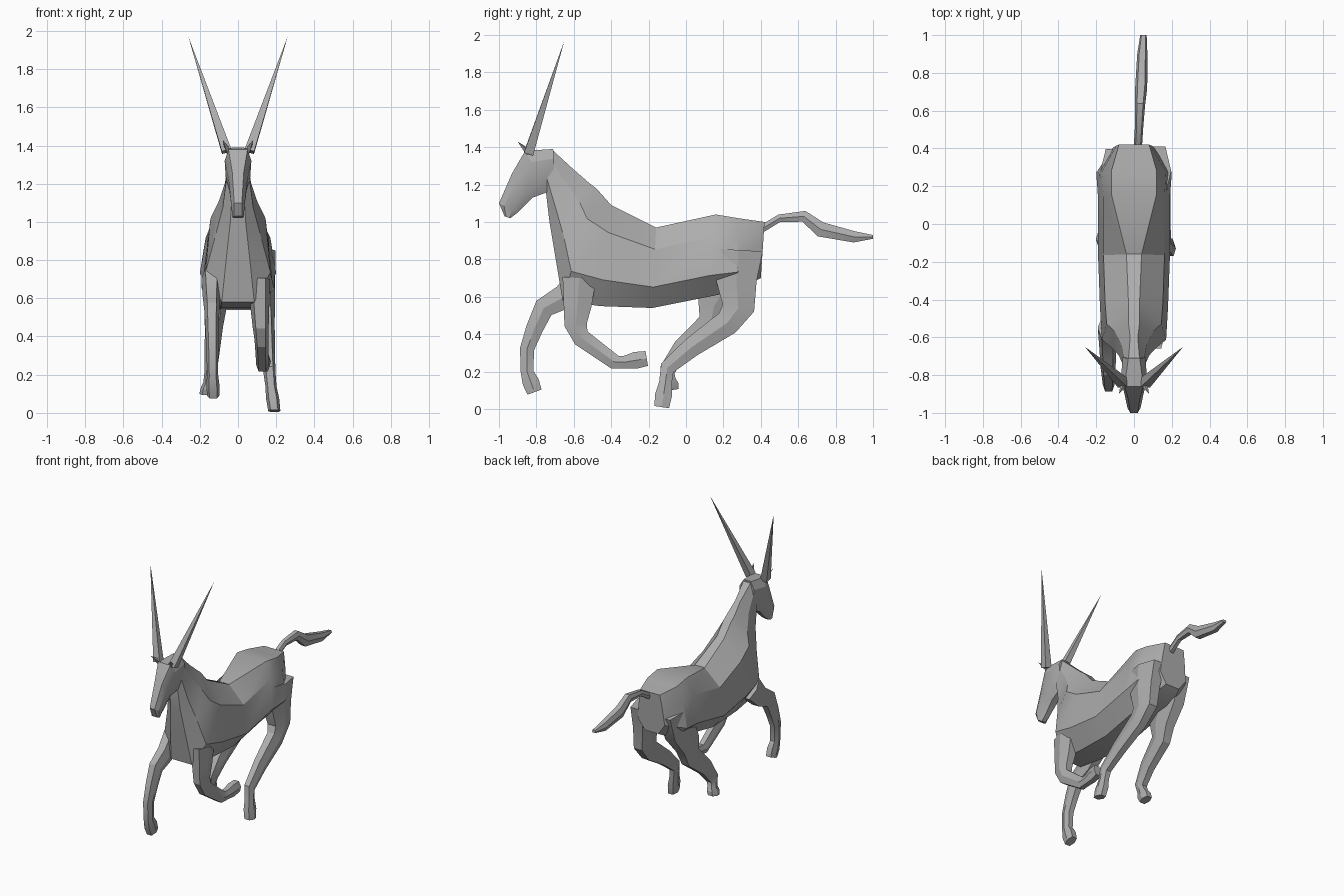
import bpy, bmesh, math
from mathutils import Vector

cube = bpy.data.objects.get("Cube")
if cube:
    bpy.data.objects.remove(cube, do_unlink=True)

grey = [.42] * 3 + [1]
hide = bpy.data.materials.new("plain_grey")
hide.use_nodes = True
hide.diffuse_color = grey
hide.node_tree.nodes["Principled BSDF"].inputs["Base Color"].default_value = grey


def finish(name, bm):
    """Turn a bmesh into a shaded object with the hide colour."""
    bmesh.ops.recalc_face_normals(bm, faces=bm.faces)
    mesh = bpy.data.meshes.new(name)
    bm.to_mesh(mesh)
    bm.free()
    mesh.materials.append(hide)
    obj = bpy.data.objects.new(name, mesh)
    bpy.context.collection.objects.link(obj)
    bpy.ops.object.select_all(action='DESELECT')
    obj.select_set(True)
    bpy.context.view_layer.objects.active = obj
    bpy.ops.object.shade_smooth_by_angle(angle=math.radians(25))


def loft(name, rings):
    """Skin mirrored rings, each a first point, a last point and
    pairs of (fraction between them, half width)."""
    bm = bmesh.new()
    loops = []
    for first, last, profile in rings:
        left, right = [[bm.verts.new(first.lerp(last, fraction)
                                     + Vector((side * width, 0, 0)))
                        for fraction, width in profile]
                       for side in (1, -1)]
        loops.append(left + right[::-1])
    count = len(loops[0])
    for near, far in zip(loops, loops[1:]):
        for i in range(count):
            j = (i + 1) % count
            bm.faces.new((near[i], near[j], far[j], far[i]))
    bm.faces.new(loops[0])
    bm.faces.new(loops[-1])
    finish(name, bm)


def torso(name, rows, upper, lower, keel):
    """Eight-sided form; rows are top y, z, bottom y, z, ridge and flank
    half widths. The other widths are shares of the flank."""
    rings = []
    for top_y, top_z, low_y, low_z, ridge, flank in rows:
        profile = [(0, ridge), (.27, flank * upper),
                   (.74, flank * lower), (1, flank * keel)]
        rings.append((Vector((0, top_y, top_z)),
                      Vector((0, low_y, low_z)), profile))
    loft(name, rings)


def tube(name, path, radii, x_start, x_end):
    """Six-sided tube along a side-view path, drifting from x_start to x_end."""
    last = len(path) - 1
    points = [Vector((x_start + (x_end - x_start) * i / last, y, z))
              for i, (y, z) in enumerate(path)]
    rings = []
    for i, (point, radius) in enumerate(zip(points, radii)):
        along = points[min(i + 1, last)] - points[max(i - 1, 0)]
        across = Vector((0, along.z, -along.y)).normalized() * radius
        width = .012 + radius / 2
        profile = [(0, width * .6), (.5, width), (1, width * .6)]
        rings.append((point + across, point - across, profile))
    loft(name, rings)


def leg(name, path, thick, x_hip, x_foot):
    """Tapering leg; the last two path points are the ankle and the toe."""
    thin = .034
    steps = len(path) - 2
    radii = [thin + (thick - thin) * (1 - i / steps) ** 1.5
             for i in range(steps + 1)]
    ankle, toe = Vector(path[-2]), Vector(path[-1])
    full_path = path[:-1] + [ankle.lerp(toe, .5), toe]
    tube(name, full_path, radii + [.045, .04], x_hip, x_foot)


def spike(name, base, tip, radius):
    """Four-sided pointed cone between two points."""
    base, tip = Vector(base), Vector(tip)
    axis = tip - base
    bm = bmesh.new()
    bmesh.ops.create_cone(bm, cap_ends=True, segments=4, radius1=radius,
                          radius2=0, depth=axis.length)
    bm.transform(axis.to_track_quat('Z', 'Y').to_matrix().to_4x4())
    bmesh.ops.translate(bm, verts=bm.verts, vec=(base + tip) / 2)
    finish(name, bm)


# Trunk and neck, from rump to poll
torso("body_and_neck", [
    (.42, 1, .4, .7, .08, .11),
    (.28, 1.02, .27, .63, .12, .2),
    (.16, 1.04, .12, .6, .12, .19),
    (-.16, .97, -.18, .54, .04, .19),
    (-.4, 1.09, -.46, .55, .03, .18),
    (-.48, 1.18, -.66, .58, .03, .17),
    (-.52, 1.21, -.7, .82, .03, .12),
    (-.6, 1.28, -.73, 1, .02, .08),
    (-.72, 1.39, -.75, 1.17, .03, .06),
], upper=.85, lower=1, keel=.5)

# Head, from poll to muzzle
torso("head", [
    (-.71, 1.39, -.7, 1.2, .03, .06),
    (-.86, 1.38, -.74, 1.16, .05, .07),
    (-.93, 1.26, -.82, 1.13, .03, .05),
    (-1, 1.1, -.9, 1.05, .02, .035),
    (-.97, 1.03, -.94, 1.02, .02, .03),
], upper=1, lower=.9, keel=.5)

# Horns and ears
for side, s in (("left", 1), ("right", -1)):
    spike(side + "_horn", (s * .06, -.84, 1.37), (s * .26, -.65, 1.97), .036)
    spike(side + "_ear", (s * .05, -.84, 1.37), (s * .08, -.9, 1.43), .02)

# Tail, streaming behind
tube("tail", [(.4, .96), (.5, 1.02), (.63, 1.03), (.72, .96), (.9, .92), (1, .92)],
     [.02, .02, .03, .04, .03, .01], .02, .05)

# Front legs: the right reaches forward, the left folds under the chest
leg("right_front_leg", [(-.55, .7), (-.65, .6), (-.76, .54), (-.81, .43),
                        (-.85, .32), (-.85, .2), (-.81, .09)], .08, -.14, -.13)
leg("left_front_leg", [(-.57, .7), (-.58, .55), (-.59, .45), (-.56, .38),
                       (-.38, .25), (-.33, .25), (-.21, .27)], .09, .11, .14)

# Hind legs: the left lands, the right swings a little ahead
leg("left_hind_leg", [(.28, .85), (.27, .68), (.28, .54), (.22, .46), (.03, .33),
                      (-.1, .22), (-.11, .14), (-.13, .01)], .13, .12, .19)
leg("right_hind_leg", [(.26, .85), (.23, .68), (.15, .55), (.13, .45), (-.02, .32),
                       (-.1, .21), (-.09, .16), (-.08, .1)], .14, -.1, -.17)
